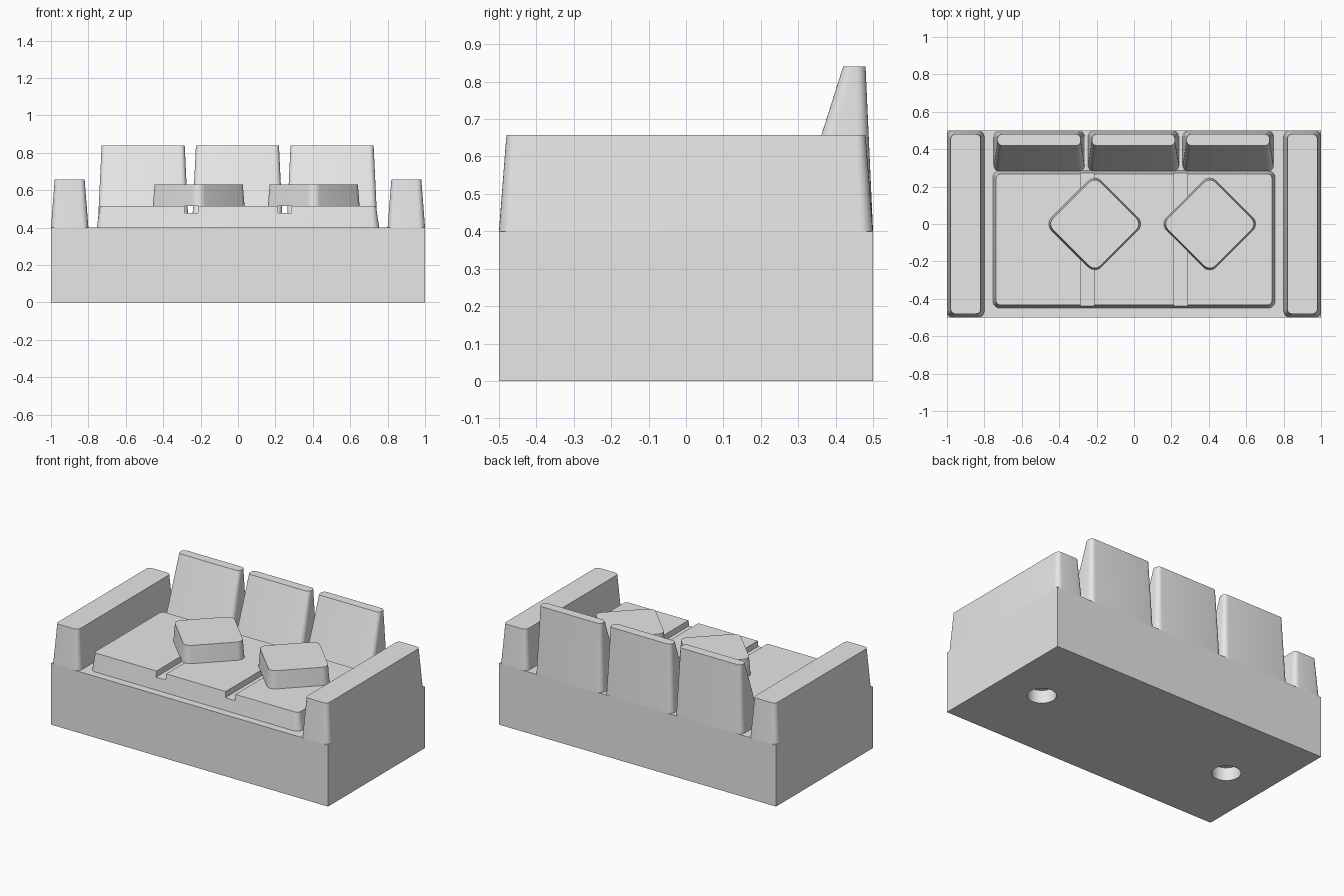
import bpy, bmesh, math

cube = bpy.data.objects.get("Cube")
if cube:
    bpy.data.objects.remove(cube, do_unlink=True)

# Single grey material
grey = bpy.data.materials.new("plain grey")
grey.use_nodes = True
GREY = (0.8, 0.8, 0.8, 1.0)
grey.diffuse_color = GREY
grey.node_tree.nodes["Principled BSDF"].inputs["Base Color"].default_value = GREY


def outline(x0, x1, y0, y1, r, steps=6):
    """Rounded rectangle, counter-clockwise; r = 0 gives sharp corners."""
    if r == 0:
        return [(x1, y1), (x0, y1), (x0, y0), (x1, y0)]
    corners = [(x1 - r, y1 - r), (x0 + r, y1 - r), (x0 + r, y0 + r), (x1 - r, y0 + r)]
    pts = []
    for i, (cx, cy) in enumerate(corners):
        for s in range(steps + 1):
            a = math.pi / 2 * (i + s / steps)
            pts.append((cx + r * math.cos(a), cy + r * math.sin(a)))
    return pts


def loft(name, low, high, z0, z1):
    """Solid between two outlines with equal point counts."""
    bm = bmesh.new()
    a = [bm.verts.new((x, y, z0)) for x, y in low]
    b = [bm.verts.new((x, y, z1)) for x, y in high]
    n = len(a)
    bm.faces.new(a[::-1])
    bm.faces.new(b)
    for i in range(n):
        j = (i + 1) % n
        bm.faces.new((a[i], a[j], b[j], b[i]))
    mesh = bpy.data.meshes.new(name)
    bm.to_mesh(mesh)
    bm.free()
    mesh.materials.append(grey)
    obj = bpy.data.objects.new(name, mesh)
    bpy.context.collection.objects.link(obj)
    return obj


def select(obj):
    bpy.ops.object.select_all(action='DESELECT')
    obj.select_set(True)
    bpy.context.view_layer.objects.active = obj


def cut(obj, cutters):
    """Subtract the cutters, then delete them."""
    select(obj)
    for c in cutters:
        c.hide_render = True
        mod = obj.modifiers.new("cut", 'BOOLEAN')
        mod.operation = 'DIFFERENCE'
        mod.solver = 'EXACT'
        mod.object = c
        bpy.ops.object.modifier_apply(modifier=mod.name)
    for c in cutters:
        bpy.data.objects.remove(c, do_unlink=True)


def smooth(obj):
    select(obj)
    bpy.ops.object.shade_smooth_by_angle(angle=math.radians(30))


BASE_TOP, SEAT_TOP = 0.40, 0.515

# Base block with two round sockets underneath
block = outline(-1, 1, -0.5, 0.5, 0)
base = loft("base", block, block, 0, BASE_TOP)
sockets = []
for x in (-0.7, 0.7):
    ring = [(x + 0.085 * math.cos(t * math.pi / 24), 0.085 * math.sin(t * math.pi / 24))
            for t in range(48)]
    sockets.append(loft("socket_cutter", ring, ring, -0.1, 0.085))
cut(base, sockets)
smooth(base)

# Tapered armrests
for name, cx in (("right_armrest", -0.9), ("left_armrest", 0.9)):
    smooth(loft(name, outline(cx - 0.1, cx + 0.1, -0.5, 0.5, 0.035),
                outline(cx - 0.08, cx + 0.08, -0.48, 0.48, 0.025), BASE_TOP, 0.658))

# Seat slab with two grooves dividing it in three
seat = loft("seat", outline(-0.755, 0.755, -0.45, 0.285, 0.04),
            outline(-0.738, 0.738, -0.433, 0.268, 0.025), BASE_TOP, SEAT_TOP)
grooves = []
for cx in (-0.25, 0.25):
    slot = outline(cx - 0.035, cx + 0.035, -0.6, 0.6, 0)
    grooves.append(loft("groove_cutter", slot, slot, 0.477, 0.6))
cut(seat, grooves)
smooth(seat)

# Back cushions with sloping fronts
for name, cx in (("right", -0.507), ("middle", -0.003), ("left", 0.503)):
    smooth(loft(name + "_back_cushion",
                outline(cx - 0.243, cx + 0.243, 0.28, 0.5, 0.035),
                outline(cx - 0.222, cx + 0.222, 0.42, 0.48, 0.025), BASE_TOP, 0.84))

# Loose pillows turned on their corners
for name, cx in (("right_pillow", -0.21), ("left_pillow", 0.405)):
    pillow = loft(name, outline(-0.188, 0.188, -0.188, 0.188, 0.05),
                  outline(-0.179, 0.179, -0.179, 0.179, 0.042), SEAT_TOP, 0.63)
    pillow.location.x = cx
    pillow.rotation_euler.z = math.radians(45)
    smooth(pillow)
